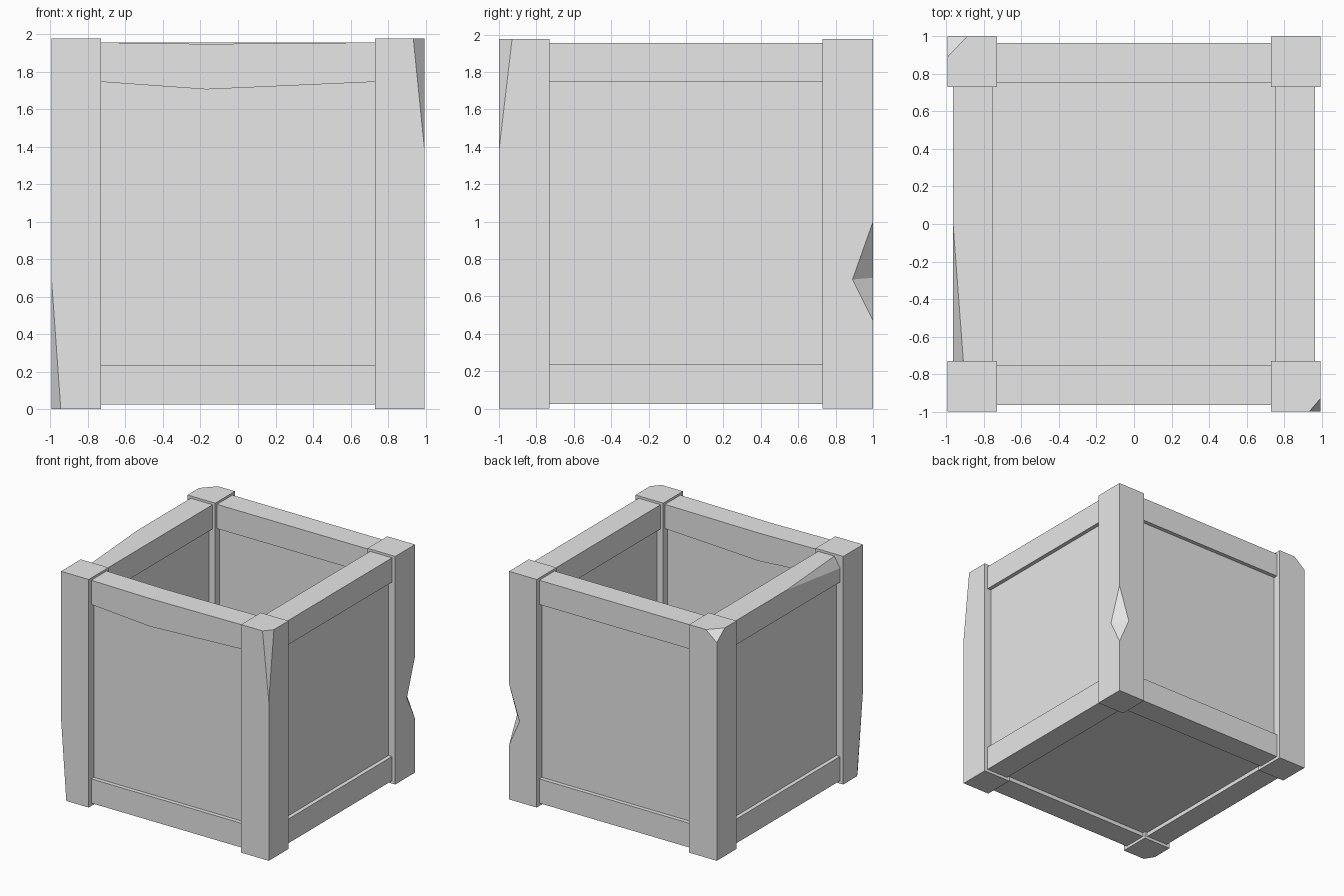
import bpy
import bmesh
from mathutils import Vector

old = bpy.data.objects.get("Cube")
if old:
    bpy.data.objects.remove(old, do_unlink=True)

grey = bpy.data.materials.new("plain_grey")
grey.use_nodes = True
grey.diffuse_color = (0.8, 0.8, 0.8, 1)
grey.node_tree.nodes["Principled BSDF"].inputs["Base Color"].default_value = (0.8, 0.8, 0.8, 1)

X, Y, TOP = 0.995, 1.0, 1.975         # outer faces of the posts
IN = 0.73                             # inner faces of the posts
RAIL_IN, RAIL_OUT = 0.755, 0.965
PANEL_IN, PANEL_OUT = 0.79, 0.93
LOW = (0.025, 0.235)                  # rail heights
HIGH = (1.745, 1.955)


def box(lo, hi):
    """Box mesh between two opposite corners."""
    bm = bmesh.new()
    bmesh.ops.create_cube(bm, size=1)
    lo, hi = Vector(lo), Vector(hi)
    for v in bm.verts:
        v.co = [l + (c + 0.5) * (h - l) for c, l, h in zip(v.co, lo, hi)]
    return bm


def chip(bm, a, b, c):
    """Slice off the corner beyond the plane through three points."""
    a, b, c = Vector(a), Vector(b), Vector(c)
    n = (b - a).cross(c - a).normalized()
    centre = sum((v.co for v in bm.verts), Vector()) / len(bm.verts)
    if n.dot(centre - a) > 0:
        n = -n
    bmesh.ops.bisect_plane(bm, geom=bm.verts[:] + bm.edges[:] + bm.faces[:],
                           plane_co=a, plane_no=n, clear_outer=True)
    bmesh.ops.holes_fill(bm, edges=[e for e in bm.edges if e.is_boundary])


def finish(bm, name):
    bmesh.ops.recalc_face_normals(bm, faces=bm.faces)
    mesh = bpy.data.meshes.new(name)
    bm.to_mesh(mesh)
    bm.free()
    mesh.materials.append(grey)
    obj = bpy.data.objects.new(name, mesh)
    bpy.context.collection.objects.link(obj)
    return obj


def notch(obj, a, b, top, bottom):
    """Cut a V-shaped nick whose valley runs from a to b."""
    a, b, top, bottom = map(Vector, (a, b, top, bottom))
    mid = (a + b) / 2
    bm = bmesh.new()
    for p in (2 * a - b, 2 * b - a, 2 * top - mid, 2 * bottom - mid):
        bm.verts.new(p)
    bmesh.ops.convex_hull(bm, input=bm.verts)
    cutter = finish(bm, "nick_cutter")
    cutter.hide_render = True
    mod = obj.modifiers.new("nick", "BOOLEAN")
    mod.operation, mod.solver, mod.object = "DIFFERENCE", "EXACT", cutter
    bpy.context.view_layer.objects.active = obj
    bpy.ops.object.modifier_apply(modifier=mod.name)
    bpy.data.objects.remove(cutter, do_unlink=True)


# Corner posts, each with its own damage
chips = {
    (1, -1): ((0.935, -Y, TOP), (X, -0.93, TOP), (X, -Y, 1.38)),
    (-1, -1): ((-0.945, -Y, 0), (-X, -0.92, 0), (-X, -Y, 0.7)),
    (-1, 1): ((-0.89, Y, TOP), (-X, 0.89, TOP), (-X, Y, 1.89)),
}
for sx, side in ((1, "left"), (-1, "right")):
    for sy, end in ((-1, "front"), (1, "back")):
        xs, ys = sorted((sx * IN, sx * X)), sorted((sy * IN, sy * Y))
        bm = box((xs[0], ys[0], 0), (xs[1], ys[1], TOP))
        if (sx, sy) in chips:
            chip(bm, *chips[sx, sy])
        post = finish(bm, f"{end}_{side}_post")
        if (sx, sy) == (1, 1):
            notch(post, (X, 0.89, 0.69), (0.895, Y, 0.7), (X, Y, 1.0), (X, Y, 0.47))

# Rails and recessed panels on the four sides
for name, axis, s in (("front", 1, -1), ("back", 1, 1), ("left", 0, 1), ("right", 0, -1)):
    def slab(inner, outer, half, z):
        """Upright slab on this side of the box."""
        d = sorted((s * inner, s * outer))
        lo, hi = [-half, -half, z[0]], [half, half, z[1]]
        lo[axis], hi[axis] = d
        return box(lo, hi)

    finish(slab(RAIL_IN, RAIL_OUT, IN, LOW), name + "_bottom_rail")
    finish(slab(PANEL_IN, PANEL_OUT, IN + 0.03, (0.1, 1.85)), name + "_panel")
    rail = slab(RAIL_IN, RAIL_OUT, IN, HIGH)
    if name == "front":
        # Sagging front rail
        cut = bmesh.ops.bisect_plane(rail, geom=rail.verts[:] + rail.edges[:] + rail.faces[:],
                                     plane_co=(-0.17, 0, 0), plane_no=(1, 0, 0))
        for v in cut["geom_cut"]:
            if isinstance(v, bmesh.types.BMVert):
                v.co.z -= 0.008 if v.co.z > 1.85 else 0.04
    elif name == "right":
        # Worn outer edge
        chip(rail, (-RAIL_OUT, 0, HIGH[1]), (-0.91, -IN, HIGH[1]), (-RAIL_OUT, -IN, 1.865))
    finish(rail, name + "_top_rail")

# Floor panel
finish(box((-0.8, -0.8, 0.06), (0.8, 0.8, 0.2)), "floor_panel")
